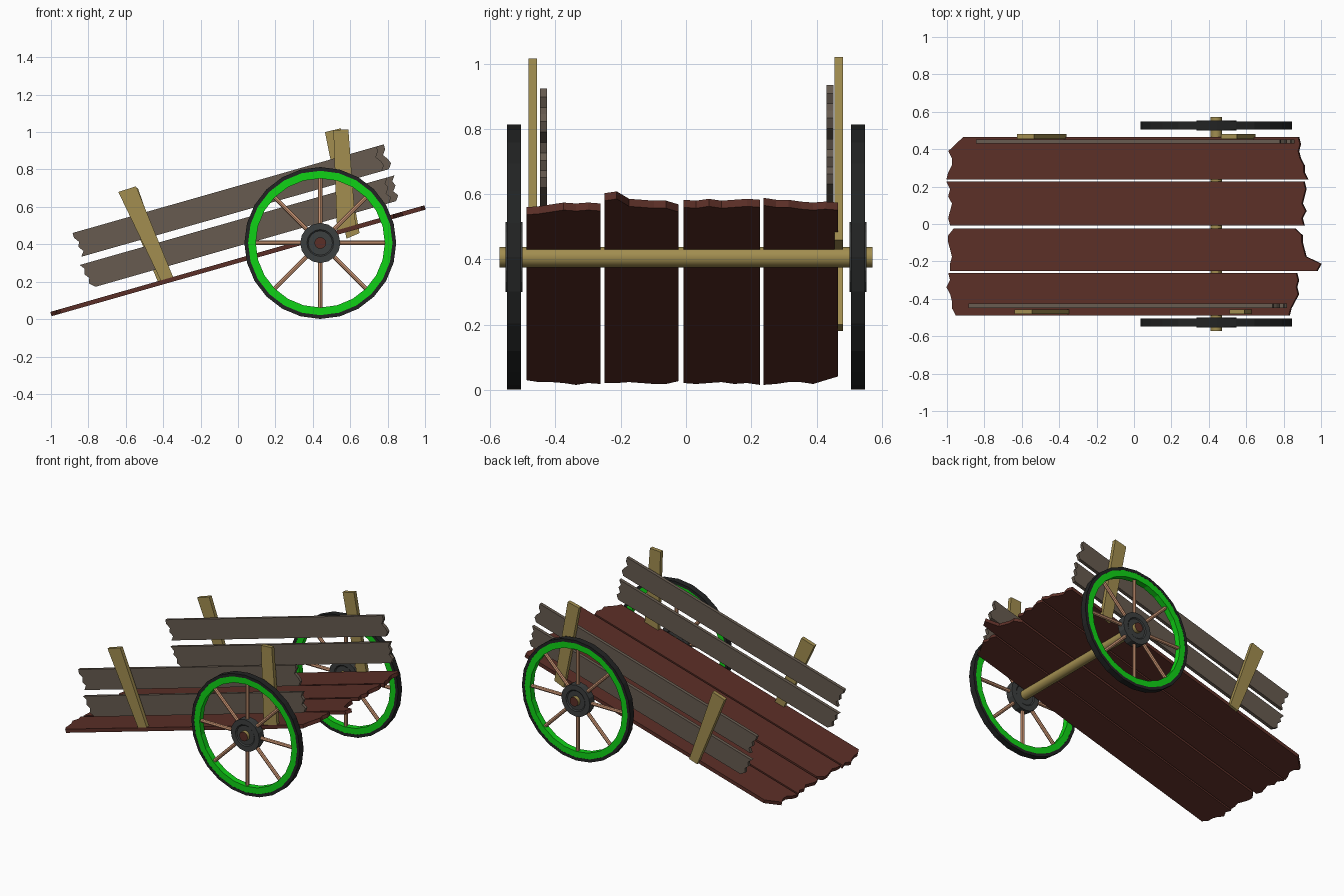
import bpy, bmesh, math
from mathutils import Matrix, Vector

cube = bpy.data.objects.get("Cube")
if cube:
    bpy.data.objects.remove(cube, do_unlink=True)


def material(name, r, g, b):
    m = bpy.data.materials.new(name)
    m.use_nodes = True
    m.diffuse_color = (r, g, b, 1)
    m.node_tree.nodes["Principled BSDF"].inputs["Base Color"].default_value = (r, g, b, 1)
    return m


RED_WOOD = material("red brown wood", 0.105, 0.028, 0.02)
GREY_WOOD = material("weathered grey wood", 0.135, 0.105, 0.08)
GOLD_WOOD = material("golden wood", 0.36, 0.27, 0.08)
COPPER = material("copper wood", 0.65, 0.33, 0.19)
GREEN = material("bright green paint", 0.005, 0.65, 0.008)
BLACK = material("black tyre", 0.016, 0.017, 0.017)
IRON = material("dark iron", 0.046, 0.05, 0.05)

SLOPE = math.radians(15.9)
BED = Matrix.Translation((0, 0, 0.312)) @ Matrix.Rotation(-SLOPE, 4, "Y")
WHEEL_X, WHEEL_Z, WHEEL_R = 0.44, 0.407, 0.406


def finish(bm, name, mats, smooth=False):
    bmesh.ops.recalc_face_normals(bm, faces=bm.faces)
    me = bpy.data.meshes.new(name)
    bm.to_mesh(me)
    bm.free()
    for m in mats:
        me.materials.append(m)
    ob = bpy.data.objects.new(name, me)
    bpy.context.collection.objects.link(ob)
    if smooth:
        bpy.context.view_layer.objects.active = ob
        bpy.ops.object.select_all(action="DESELECT")
        ob.select_set(True)
        bpy.ops.object.shade_smooth_by_angle(angle=math.radians(40))
    return ob


def prism(name, outline, depth, mat, matrix=Matrix()):
    """Extrude a flat outline along a depth vector."""
    bm = bmesh.new()
    face = bm.faces.new([bm.verts.new(p) for p in outline])
    new = bmesh.ops.extrude_face_region(bm, geom=[face])["geom"]
    verts = [g for g in new if isinstance(g, bmesh.types.BMVert)]
    bmesh.ops.translate(bm, verts=verts, vec=Vector(depth))
    bmesh.ops.transform(bm, matrix=matrix, verts=bm.verts)
    finish(bm, name, [mat])


def lathe(name, profile, sides, mat, y):
    """Turn a closed (radius, y) profile about the axle line."""
    bm = bmesh.new()
    rings = []
    for i in range(sides):
        a = math.tau * i / sides
        rings.append([bm.verts.new((WHEEL_X + r * math.cos(a), y + d,
                                    WHEEL_Z + r * math.sin(a))) for r, d in profile])
    n = len(profile)
    for i in range(sides):
        p, q = rings[i], rings[(i + 1) % sides]
        for j in range(n):
            k = (j + 1) % n
            bm.faces.new((p[j], p[k], q[k], q[j]))
    finish(bm, name, [mat])


def band(inner, outer, half):
    return [(inner, -half), (outer, -half), (outer, half), (inner, half)]


def ragged(low, high, ends, base):
    """Points across a plank end; ends holds hundredths added to base."""
    last = len(ends) - 1
    return [(base + e / 100, low + (high - low) * i / last) for i, e in enumerate(ends)]


# Bed boards: y range, rear end and raised end raggedness
boards = [
    (-0.488, -0.262, (5, 3, 3, 2, 0, 2, 1), (-7, -6, -4, -2, -3, -2, -3)),
    (-0.25, -0.023, (2, 2, 3, 2, 1, 1, 4), (8, 10, 2, 1, 0, 0, -4)),
    (-0.008, 0.226, (2, 1, 2, 3, 1, 2, 0), (1, 0, 2, 0, 1, 2, 1)),
    (0.238, 0.465, (0, 1, 3, 3, 1, 5, 9), (3, 1, 1, -1, -2, -1, -2)),
]
for i, (lo, hi, rear, nose) in enumerate(boards):
    left = ragged(lo, hi, rear, -1)
    right = ragged(lo, hi, nose, 0.9)
    outline = [(x / math.cos(SLOPE), y, -0.012) for x, y in left + right[::-1]]
    prism(f"bed_board_{i + 1}", outline, (0, 0, 0.024), RED_WOOD, BED)

# Side boards, the back pair set a little further up the slope
rails = [
    ("lower", 0.075, 0.21, (4, 1, 2, 0, 1, -1), (-1, 1, -1, 1, 0, 2)),
    ("upper", 0.25, 0.385, (1, 3, 1, 2, 0, 0), (0, 2, 1, -1, 1, 1)),
]
for side, y, shift in (("front", -0.448, 0), ("back", 0.43, 0.04)):
    for level, lo, hi, rear, nose in rails:
        left = ragged(lo, hi, rear, shift - 0.81)
        right = ragged(lo, hi, nose, shift + 0.87)
        outline = [(u, y, w) for u, w in left + right[::-1]]
        prism(f"{side}_{level}_side_board", outline, (0, 0.022, 0), GREY_WOOD, BED)

# Leaning posts outside the side boards
posts = [
    ("front_rear_post", -0.482, [(-0.64, 0.68), (-0.545, 0.71), (-0.345, 0.22), (-0.41, 0.2)]),
    ("front_nose_post", -0.482, [(0.51, 1.01), (0.59, 1.015), (0.63, 0.49), (0.53, 0.46)]),
    ("back_rear_post", 0.455, [(-0.625, 0.67), (-0.535, 0.7), (-0.36, 0.2), (-0.42, 0.18)]),
    ("back_nose_post", 0.455, [(0.465, 1), (0.55, 1.02), (0.65, 0.46), (0.58, 0.43)]),
]
for name, y, pts in posts:
    prism(name, [(x, y, z) for x, z in pts], (0, 0.026, 0), GOLD_WOOD)

# Axle with darker end grain
bm = bmesh.new()
bmesh.ops.create_cone(bm, cap_ends=True, segments=16, radius1=0.031, radius2=0.031, depth=1.142,
                      matrix=Matrix.Translation((WHEEL_X, 0, WHEEL_Z))
                      @ Matrix.Rotation(math.pi / 2, 4, "X"))
for f in bm.faces:
    f.material_index = 1 if abs(f.normal.y) > 0.9 else 0
finish(bm, "axle", [GOLD_WOOD, RED_WOOD], smooth=True)

# Wheels: tyre, painted rim, dished hub and eight spokes
HUB = [(0.03, -0.02), (0.065, -0.02), (0.072, -0.026), (0.107, -0.026),
       (0.107, 0.026), (0.072, 0.026), (0.065, 0.02), (0.03, 0.02)]
for side, y in (("front", -0.527), ("back", 0.527)):
    lathe(f"{side}_tyre", band(0.386, WHEEL_R, 0.021), 24, BLACK, y)
    lathe(f"{side}_rim", band(0.345, 0.388, 0.02), 24, GREEN, y)
    lathe(f"{side}_hub", HUB, 16, IRON, y)
    bm = bmesh.new()
    for i in range(8):
        place = (Matrix.Translation((WHEEL_X, y, WHEEL_Z))
                 @ Matrix.Rotation(math.tau * i / 8, 4, "Y")
                 @ Matrix.Translation((0, 0, 0.225)))
        bmesh.ops.create_cone(bm, cap_ends=True, segments=8, radius1=0.012,
                              radius2=0.012, depth=0.26, matrix=place)
    finish(bm, f"{side}_spokes", [COPPER], smooth=True)
